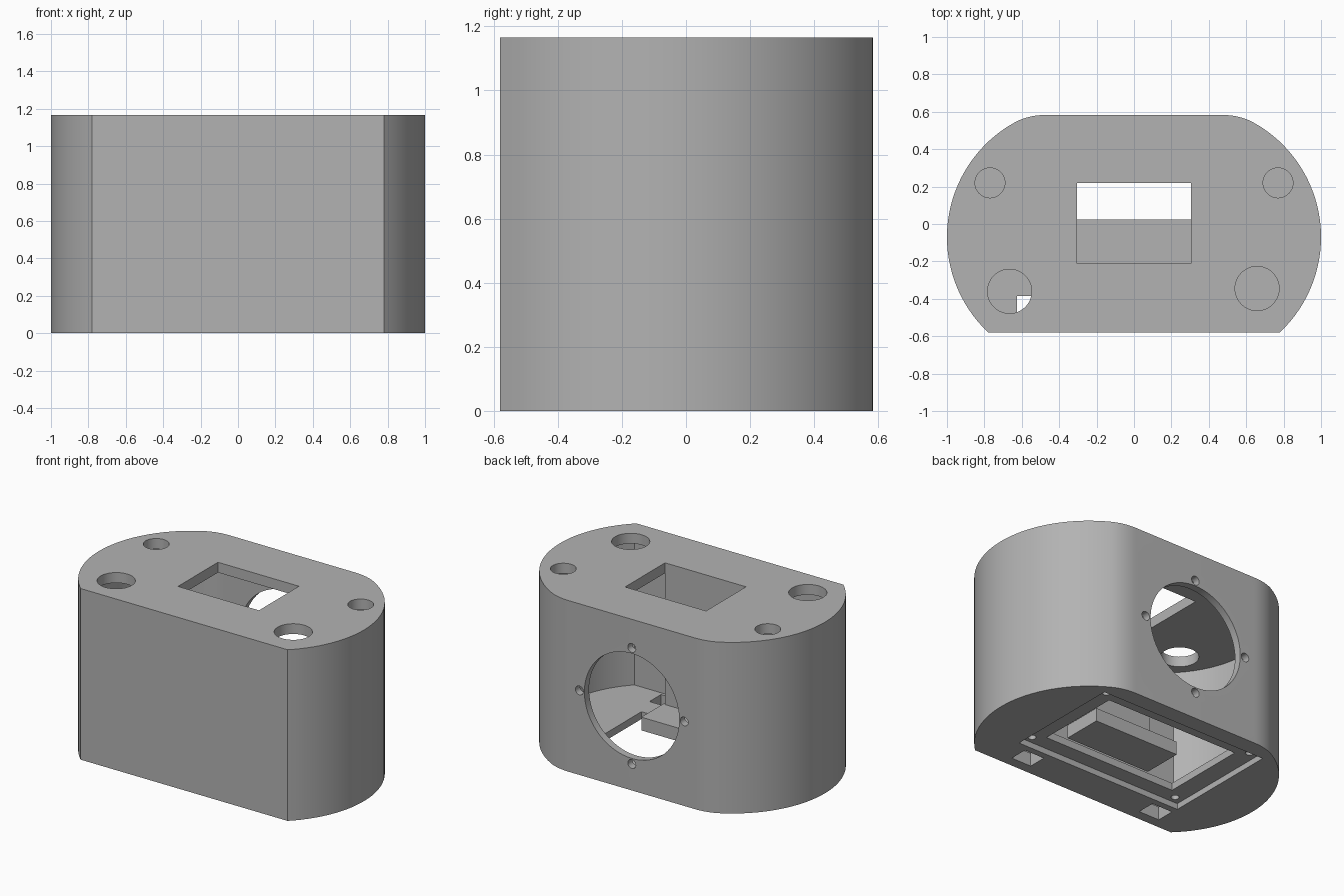
import bpy, bmesh
from math import sin, cos, pi, asin, radians
from mathutils import Matrix, Vector

cube = bpy.data.objects.get("Cube")
if cube:
    bpy.data.objects.remove(cube, do_unlink=True)

H = 1.165
grey = bpy.data.materials.new("plain grey")
grey.use_nodes = True
colour = (0.45, 0.45, 0.45, 1)
grey.diffuse_color = colour
grey.node_tree.nodes["Principled BSDF"].inputs["Base Color"].default_value = colour


def make(name, bm):
    bmesh.ops.recalc_face_normals(bm, faces=bm.faces)
    mesh = bpy.data.meshes.new(name)
    bm.to_mesh(mesh)
    bm.free()
    mesh.materials.append(grey)
    ob = bpy.data.objects.new(name, mesh)
    bpy.context.collection.objects.link(ob)
    return ob


def prism(name, points, z0, z1):
    bm = bmesh.new()
    face = bm.faces.new([bm.verts.new((x, y, z0)) for x, y in points])
    up = bmesh.ops.extrude_face_region(bm, geom=[face])["geom"]
    bmesh.ops.translate(bm, vec=(0, 0, z1 - z0),
                        verts=[v for v in up if isinstance(v, bmesh.types.BMVert)])
    return make(name, bm)


def box(name, x0, x1, y0, y1, z0, z1):
    return prism(name, [(x0, y0), (x1, y0), (x1, y1), (x0, y1)], z0, z1)


def rod(name, centre, radius, depth, along_y=False, sides=48):
    bm = bmesh.new()
    turn = Matrix.Rotation(pi / 2, 4, 'X') if along_y else Matrix()
    bmesh.ops.create_cone(bm, cap_ends=True, segments=sides, radius1=radius,
                          radius2=radius, depth=depth,
                          matrix=Matrix.Translation(centre) @ turn)
    return make(name, bm)


def outline(inset):
    """Flat front and back joined by arcs, with a soft blend into the back."""
    r, cx, cy = 0.70 - inset, 0.30, -0.07
    front, back = -0.58 + inset, 0.583 - inset
    a0, a1 = asin((front - cy) / r), radians(61)
    half = [(cx + r * cos(a0 + (a1 - a0) * i / 32),
             cy + r * sin(a0 + (a1 - a0) * i / 32)) for i in range(33)]
    start, end = Vector(half[-1]), Vector((0.47, back))
    slope = Vector((-sin(a1), cos(a1)))
    mid = start + slope * ((back - start.y) / slope.y)
    for i in range(1, 9):
        t = i / 8
        half.append(tuple(start * (1 - t) ** 2 + mid * 2 * t * (1 - t) + end * t * t))
    return half + [(-x, y) for x, y in reversed(half)]


def boolean(target, other, operation='DIFFERENCE'):
    mod = target.modifiers.new("cut", 'BOOLEAN')
    mod.operation, mod.object, mod.solver = operation, other, 'EXACT'
    bpy.context.view_layer.objects.active = target
    bpy.ops.object.modifier_apply(modifier=mod.name)
    bpy.data.objects.remove(other, do_unlink=True)


# Hollow housing shell
housing = prism("housing", outline(0), 0, H)
boolean(housing, prism("cavity", outline(0.05), 0.09, H - 0.07))

# Top window and round holes
boolean(housing, box("window", -0.305, 0.305, -0.21, 0.22, 1.0, 1.3))
for x, y, r in ((-0.665, -0.36, 0.118), (0.658, -0.345, 0.118),
                (-0.77, 0.22, 0.08), (0.77, 0.22, 0.08)):
    boolean(housing, rod("top_hole", (x, y, H), r, 0.3))

# Large round opening in the back, with four screw holes
zc = 0.575
boolean(housing, rod("back_opening", (0, 0.58, zc), 0.357, 0.3, True, 96))
for dx, dz in ((0.395, 0), (-0.395, 0), (0, 0.395), (0, -0.395)):
    boolean(housing, rod("back_screw_hole", (dx, 0.58, zc + dz), 0.03, 0.2, True, 24))

# Underside: cover recess, opening, screw holes and strap slots
boolean(housing, box("cover_recess", -0.63, 0.63, -0.34, 0.47, -0.1, 0.04))
boolean(housing, box("bottom_opening", -0.5, 0.5, -0.235, 0.36, -0.1, 0.15))
for x in (-0.57, 0.57):
    for y in (-0.29, 0.415):
        boolean(housing, rod("cover_screw_hole", (x, y, 0.04), 0.025, 0.08, sides=24))
for x0, x1 in ((-0.625, -0.47), (0.395, 0.545)):
    boolean(housing, box("strap_slot", x0, x1, -0.51, -0.385, -0.1, 0.2))

# Inner bracket: plate under the window's front edge with a ledge at its foot
box("inner_plate", -0.305, 0.305, -0.25, -0.21, 0.11, H - 0.07)
box("inner_ledge", -0.32, 0.32, -0.25, 0.024, 0.11, 0.2)

# Smooth curved walls, crisp edges
bpy.ops.object.select_all(action='DESELECT')
housing.select_set(True)
bpy.context.view_layer.objects.active = housing
bpy.ops.object.shade_smooth_by_angle(angle=radians(25))
